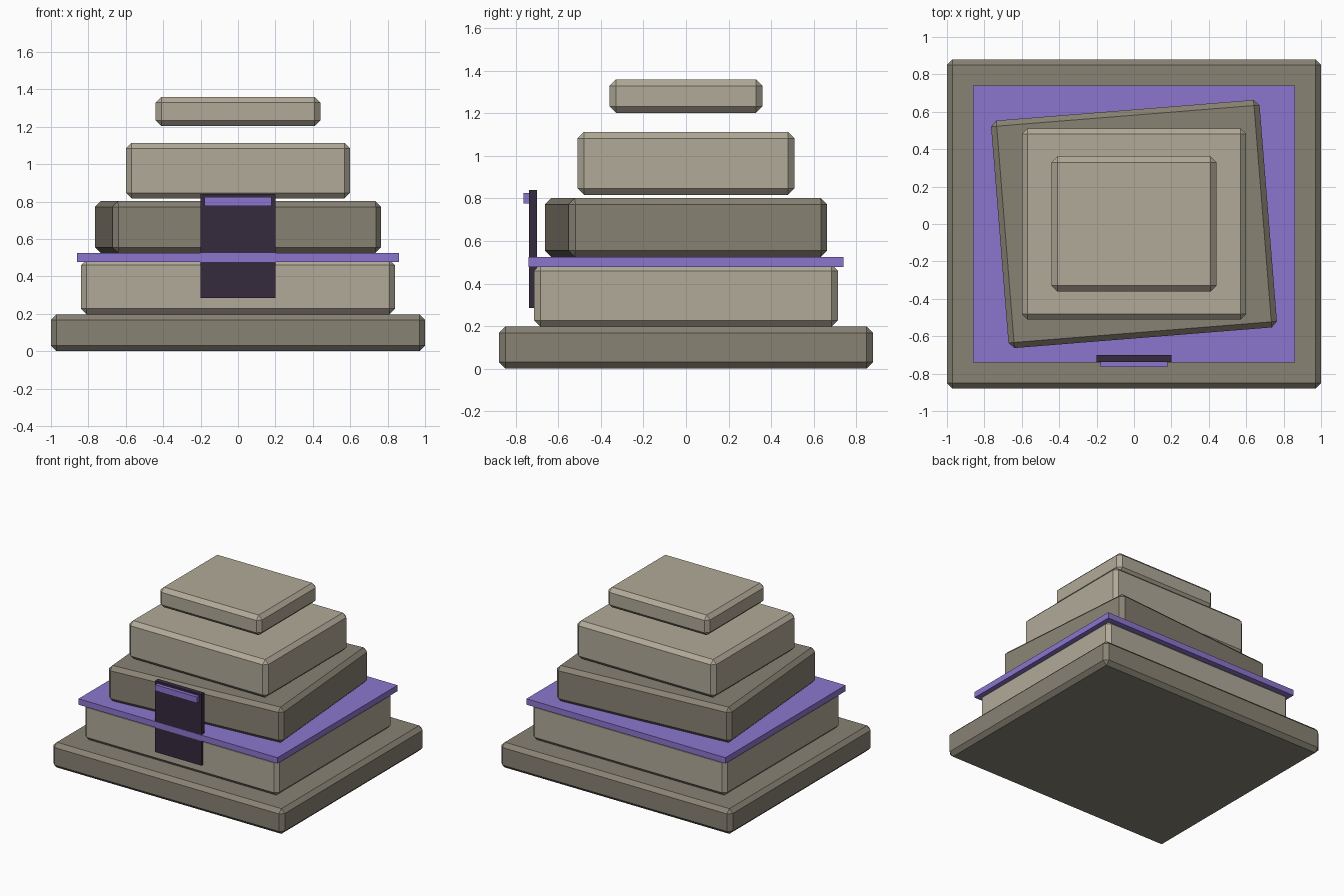
import bpy
import bmesh
from mathutils import Matrix

cube = bpy.data.objects.get("Cube")
if cube:
    bpy.data.objects.remove(cube, do_unlink=True)


def make_material(name, rgb):
    mat = bpy.data.materials.new(name)
    mat.use_nodes = True
    colour = (*rgb, 1.0)
    mat.diffuse_color = colour
    mat.node_tree.nodes["Principled BSDF"].inputs["Base Color"].default_value = colour
    return mat


light_stone = make_material("light stone", (0.44, 0.40, 0.315))
dark_stone = make_material("dark stone", (0.25, 0.225, 0.175))
violet = make_material("violet", (0.26, 0.18, 0.62))
dark_plum = make_material("dark plum", (0.035, 0.024, 0.048))


def block(name, x, y, z, mat, bevel=0.0, turn=0.0):
    """Box from x, y, z ranges, with optional chamfered edges and a turn about z."""
    ranges = (x, y, z)
    size = [hi - lo for lo, hi in ranges]
    centre = [(lo + hi) / 2 for lo, hi in ranges]
    bm = bmesh.new()
    bmesh.ops.create_cube(bm, size=1.0, matrix=Matrix.Diagonal((*size, 1.0)))
    if bevel:
        bmesh.ops.bevel(bm, geom=bm.edges[:], offset=bevel, segments=1,
                        affect='EDGES', profile=0.5)
    mesh = bpy.data.meshes.new(name)
    bm.to_mesh(mesh)
    bm.free()
    mesh.materials.append(mat)
    obj = bpy.data.objects.new(name, mesh)
    obj.location = centre
    obj.rotation_euler.z = turn
    bpy.context.collection.objects.link(obj)
    return obj


def tier(name, half_x, half_y, z, mat, turn=0.0):
    return block(name, (-half_x, half_x), (-half_y, half_y), z, mat, 0.03, turn)


# Stacked stone tiers, the middle one twisted and the cap floating
tier("base_tier", 1.0, 0.88, (0.0, 0.197), dark_stone)
tier("lower_tier", 0.84, 0.715, (0.197, 0.49), light_stone)
tier("twisted_tier", 0.72, 0.61, (0.525, 0.802), dark_stone, turn=0.08)
tier("upper_tier", 0.6, 0.51, (0.817, 1.113), light_stone)
tier("floating_cap", 0.44, 0.36, (1.203, 1.36), light_stone)

# Thin glowing band between the tiers
block("band_slab", (-0.86, 0.86), (-0.741, 0.741), (0.478, 0.524), violet)

# Door panel on the front with its lintel strip
block("door_panel", (-0.2, 0.2), (-0.738, -0.70), (0.284, 0.84), dark_plum)
block("door_lintel", (-0.18, 0.18), (-0.765, -0.737), (0.777, 0.825), violet)
